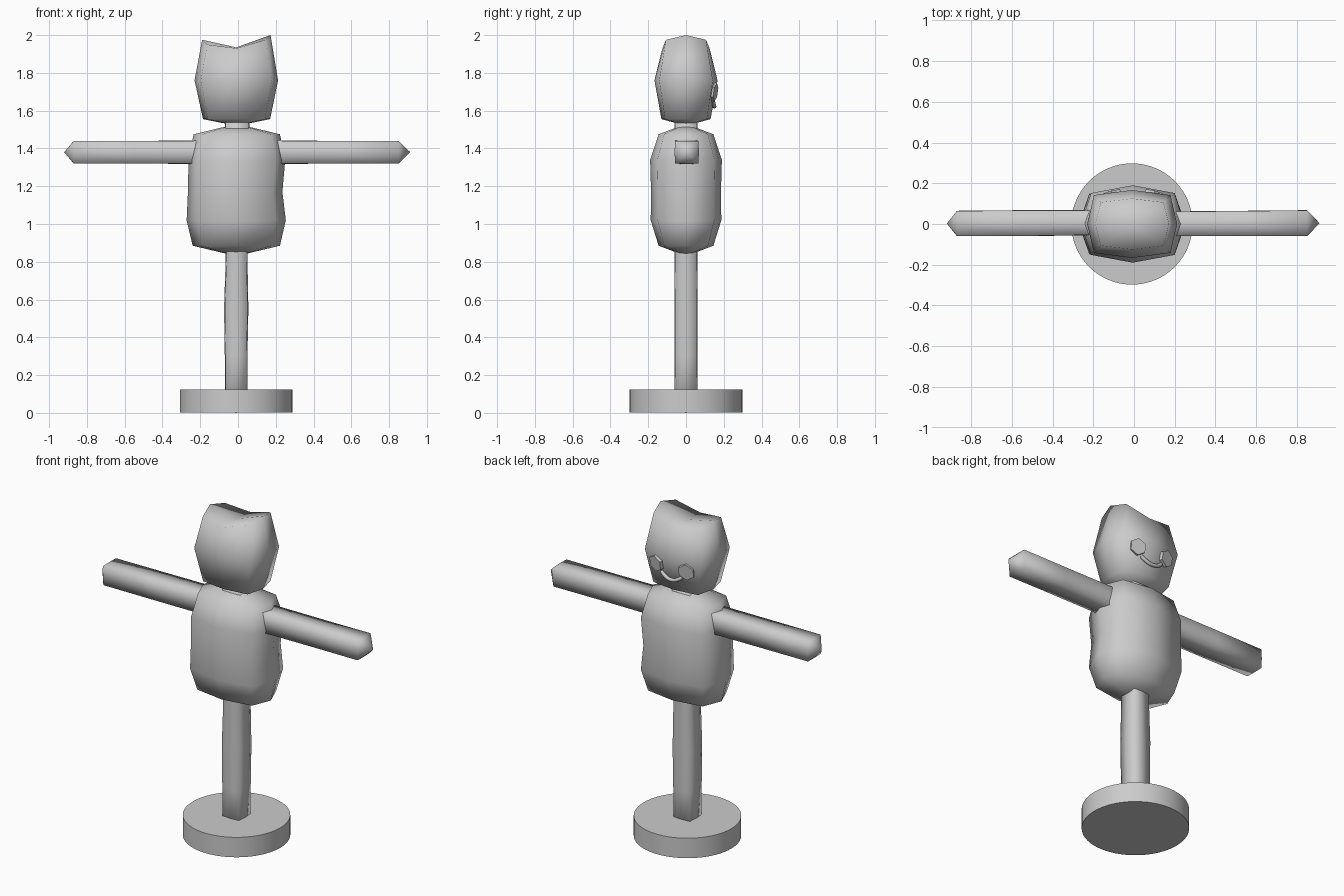
import bpy, bmesh, math
from mathutils import Vector

if "Cube" in bpy.data.objects:
    bpy.data.objects.remove(bpy.data.objects["Cube"])


def lumpy(name, rings, tips, corner=0.8, place=lambda u, v, t: (u, v, t), drop=None, jag=None):
    """Eight-point rings (t, u_low, u_high, v_half) with quad caps meeting at a tip."""
    bm = bmesh.new()
    loops = []
    for i, (t, lo, hi, v) in enumerate(rings):
        mid, half = (lo + hi) / 2, (hi - lo) / 2
        loop = []
        for a, b in [(1, 0), (1, 1), (0, 1), (-1, 1), (-1, 0), (-1, -1), (0, -1), (1, -1)]:
            k = corner if a and b else 1
            tt = t
            if jag and i == len(rings) - 1:
                tt = jag(a, b)
            loop.append(bm.verts.new(place(mid + a * half * k, b * v * k, tt)))
        loops.append(loop)
    for lower, upper in zip(loops, loops[1:]):
        for i in range(8):
            j = (i + 1) % 8
            bm.faces.new((lower[i], lower[j], upper[j], upper[i]))
    for loop, ring, tip in ((loops[0], rings[0], tips[0]), (loops[-1], rings[-1], tips[1])):
        c = bm.verts.new(place((ring[1] + ring[2]) / 2, 0, tip))
        for i in (0, 2, 4, 6):
            bm.faces.new((c, loop[i], loop[i + 1], loop[(i + 2) % 8]))
    bmesh.ops.recalc_face_normals(bm, faces=bm.faces)
    me = bpy.data.meshes.new(name)
    bm.to_mesh(me)
    bm.free()
    me.shade_smooth()
    ob = bpy.data.objects.new(name, me)
    bpy.context.collection.objects.link(ob)
    return ob


# Round base
bpy.ops.mesh.primitive_cylinder_add(vertices=64, radius=0.298, depth=0.122, location=(-0.01, 0, 0.064))
bpy.context.object.name = "base"
bpy.ops.object.shade_smooth_by_angle(angle=math.radians(30))

# Pole running from the base up into the head
lumpy("pole", [(0.02, -0.07, 0.05, 0.06), (0.3, -0.07, 0.05, 0.062), (0.55, -0.074, 0.055, 0.062),
               (0.82, -0.065, 0.05, 0.06), (1.15, -0.07, 0.055, 0.06), (1.54, -0.07, 0.06, 0.062)],
      (0.0, 1.58), corner=0.93)

# Cross bar forming the arms
lumpy("arm_bar", [(-0.87, -0.06, 0.065, 0.06), (-0.55, -0.06, 0.068, 0.06), (-0.2, -0.055, 0.068, 0.062),
                  (0.2, -0.06, 0.062, 0.062), (0.55, -0.06, 0.065, 0.06), (0.85, -0.06, 0.068, 0.06)],
      (-0.92, 0.912), corner=0.98, place=lambda u, v, t: (t, u, 1.38 + v))

# Stuffed body
lumpy("body", [(0.885, -0.24, 0.222, 0.145), (1.02, -0.272, 0.253, 0.187), (1.17, -0.265, 0.235, 0.185),
               (1.34, -0.262, 0.25, 0.19), (1.475, -0.235, 0.222, 0.145)], (0.83, 1.53))

# Sack head with two raised corners
lumpy("head", [(1.555, -0.185, 0.17, 0.13), (1.76, -0.23, 0.212, 0.167), (1.96, -0.19, 0.172, 0.125)],
      (1.52, 1.935), corner=0.85,
      jag=lambda a, b: {1: 2.0, 0: 1.93, -1: 1.975}[a] - (0.025 if a and b else 0))

# Button eyes on the rear side of the head
for side, label in ((-1, "left"), (1, "right")):
    facing = Vector((side * 0.25, 1, -0.15))
    bpy.ops.mesh.primitive_cylinder_add(vertices=6, radius=0.05, depth=0.04,
                                        location=(side * 0.1 - 0.005, 0.138, 1.70),
                                        rotation=facing.to_track_quat('Z', 'Y').to_euler())
    bpy.context.object.name = "eye_" + label
    bpy.ops.object.shade_smooth_by_angle(angle=math.radians(30))

# Smiling mouth
curve = bpy.data.curves.new("mouth", 'CURVE')
curve.dimensions = '3D'
curve.bevel_depth = 0.011
curve.bevel_resolution = 2
curve.use_fill_caps = True
spline = curve.splines.new('POLY')
spline.points.add(8)
for i, p in enumerate(spline.points):
    s = i / 4 - 1
    p.co = (s * 0.072 - 0.005, 0.15 - 0.008 * s * s, 1.622 + 0.032 * s * s, 1)
spline.use_smooth = True
bpy.context.collection.objects.link(bpy.data.objects.new("mouth", curve))
